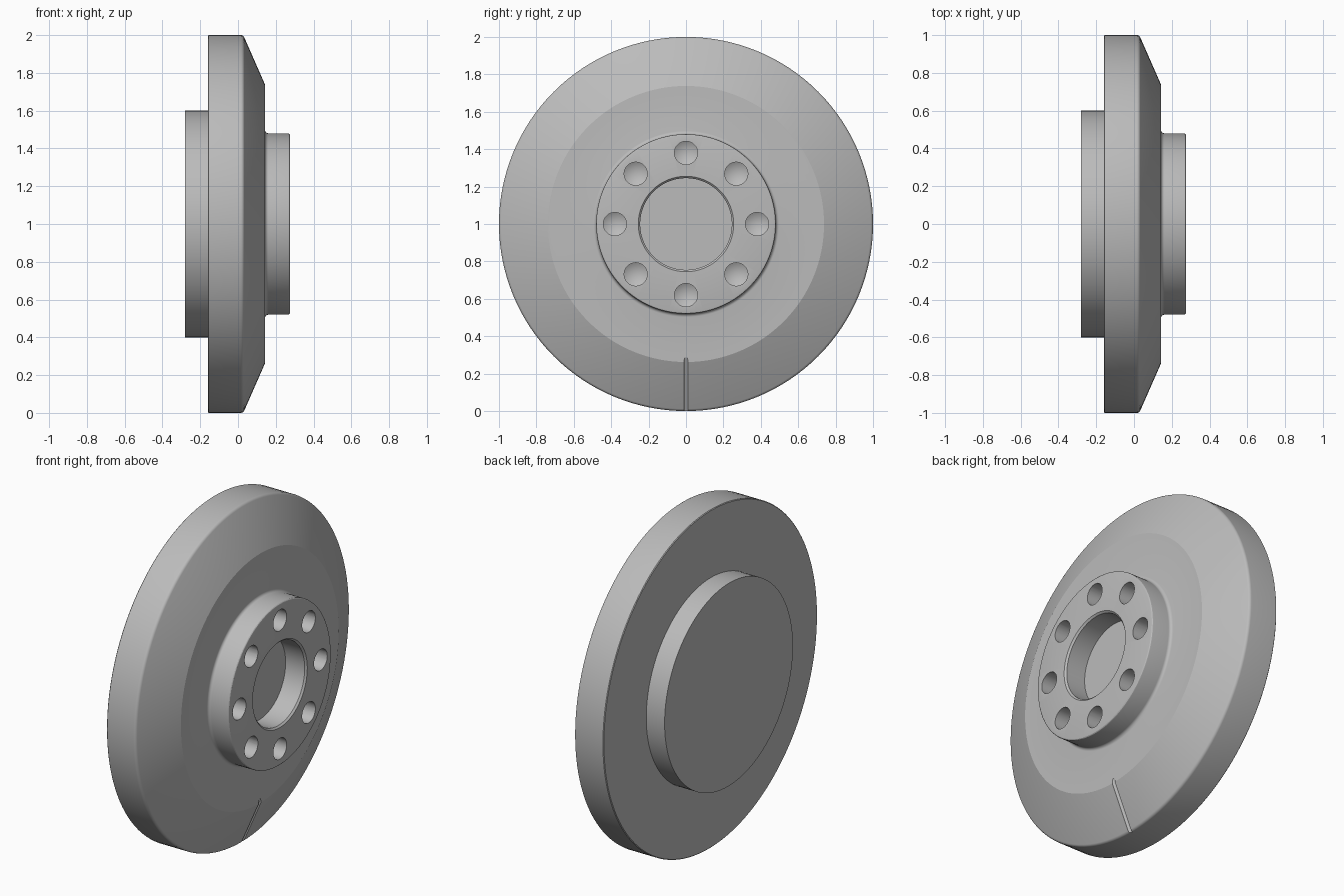
import bpy
import bmesh
from math import cos, sin, pi, radians, atan2, hypot
from mathutils import Matrix, Vector

if "Cube" in bpy.data.objects:
    bpy.data.objects.remove(bpy.data.objects["Cube"], do_unlink=True)

CENTRE = Vector((0, 0, 1))

steel = bpy.data.materials.new("plain_grey")
steel.use_nodes = True
GREY = (0.5, 0.5, 0.5, 1)
steel.diffuse_color = GREY
steel.node_tree.nodes["Principled BSDF"].inputs["Base Color"].default_value = GREY


def arc(cx, cr, radius, start, end, steps=5):
    """Rounded corner of a profile, as (x, r) points."""
    angles = [radians(start + (end - start) * i / steps) for i in range(steps + 1)]
    return [(cx + radius * cos(a), cr + radius * sin(a)) for a in angles]


def revolve(bm, profile, sides, offset):
    """Turn an (x, r) profile around the x axis; zero radius closes an end."""
    rings = []
    for x, r in profile:
        if r == 0:
            rings.append([bm.verts.new(offset + Vector((x, 0, 0)))] * sides)
        else:
            rings.append([bm.verts.new(offset + Vector((x, r * cos(a), r * sin(a))))
                          for a in (2 * pi * i / sides for i in range(sides))])
    for a, b in zip(rings, rings[1:]):
        for i in range(sides):
            j = (i + 1) % sides
            corners = list(dict.fromkeys((a[i], a[j], b[j], b[i])))
            bm.faces.new(corners)


def finish(bm, name):
    # Merge the fans of flat end caps into single faces
    bmesh.ops.recalc_face_normals(bm, faces=bm.faces)
    mesh = bpy.data.meshes.new(name)
    bm.to_mesh(mesh)
    bm.free()
    mesh.materials.append(steel)
    obj = bpy.data.objects.new(name, mesh)
    bpy.context.collection.objects.link(obj)
    return obj


# Flanged disc: rear boss, wide rim, sloped front, raised hub and blind bore
BACK, REAR, FACE, HUB, FLOOR = -0.28, -0.16, 0.143, 0.275, 0.14
profile = [(BACK, 0), (BACK, 0.6), (REAR, 0.6), (REAR, 0.996), (REAR + 0.004, 1.0)]
profile += arc(0.015, 0.98, 0.02, 90, 25)
profile += [(FACE, 0.738)]
profile += arc(FACE + 0.018, 0.498, 0.018, 180, 270)
profile += arc(HUB - 0.01, 0.47, 0.01, 90, 0, 3)
profile += [(HUB, 0.255), (HUB - 0.01, 0.245), (FLOOR, 0.245), (FLOOR, 0)]
bm = bmesh.new()
revolve(bm, profile, 128, CENTRE)
disc = finish(bm, "flanged_disc")

# Cutter for the ring of eight drilled holes with pointed bottoms
bm = bmesh.new()
hole = [(HUB + 0.05, 0), (HUB + 0.05, 0.062), (HUB - 0.11, 0.062), (HUB - 0.145, 0)]
for i in range(8):
    a = i * pi / 4
    revolve(bm, hole, 32, CENTRE + Vector((0, 0.38 * cos(a), 0.38 * sin(a))))
holes = finish(bm, "hole_cutter")

# Cutter for the thin timing groove running down the sloped front
bm = bmesh.new()
revolve(bm, [(-0.16, 0), (-0.16, 0.011), (0.16, 0.011), (0.16, 0)], 16, Vector())
run, drop = FACE - 0.033, 0.989 - 0.738
tilt = Matrix.Rotation(-atan2(drop, run), 4, "Y")
middle = Vector(((FACE + 0.033) / 2, 0, 1 - (0.738 + 0.989) / 2))
bm.transform(Matrix.Translation(middle) @ tilt)
groove = finish(bm, "groove_cutter")

# Cut the details, then shade smooth with crisp corners
bpy.ops.object.select_all(action="DESELECT")
bpy.context.view_layer.objects.active = disc
disc.select_set(True)
for cutter in (holes, groove):
    cutter.hide_render = True
    mod = disc.modifiers.new(cutter.name, "BOOLEAN")
    mod.operation = "DIFFERENCE"
    mod.solver = "EXACT"
    mod.object = cutter
    bpy.ops.object.modifier_apply(modifier=mod.name)
    bpy.data.objects.remove(cutter, do_unlink=True)
bpy.ops.object.shade_smooth_by_angle(angle=radians(20))
